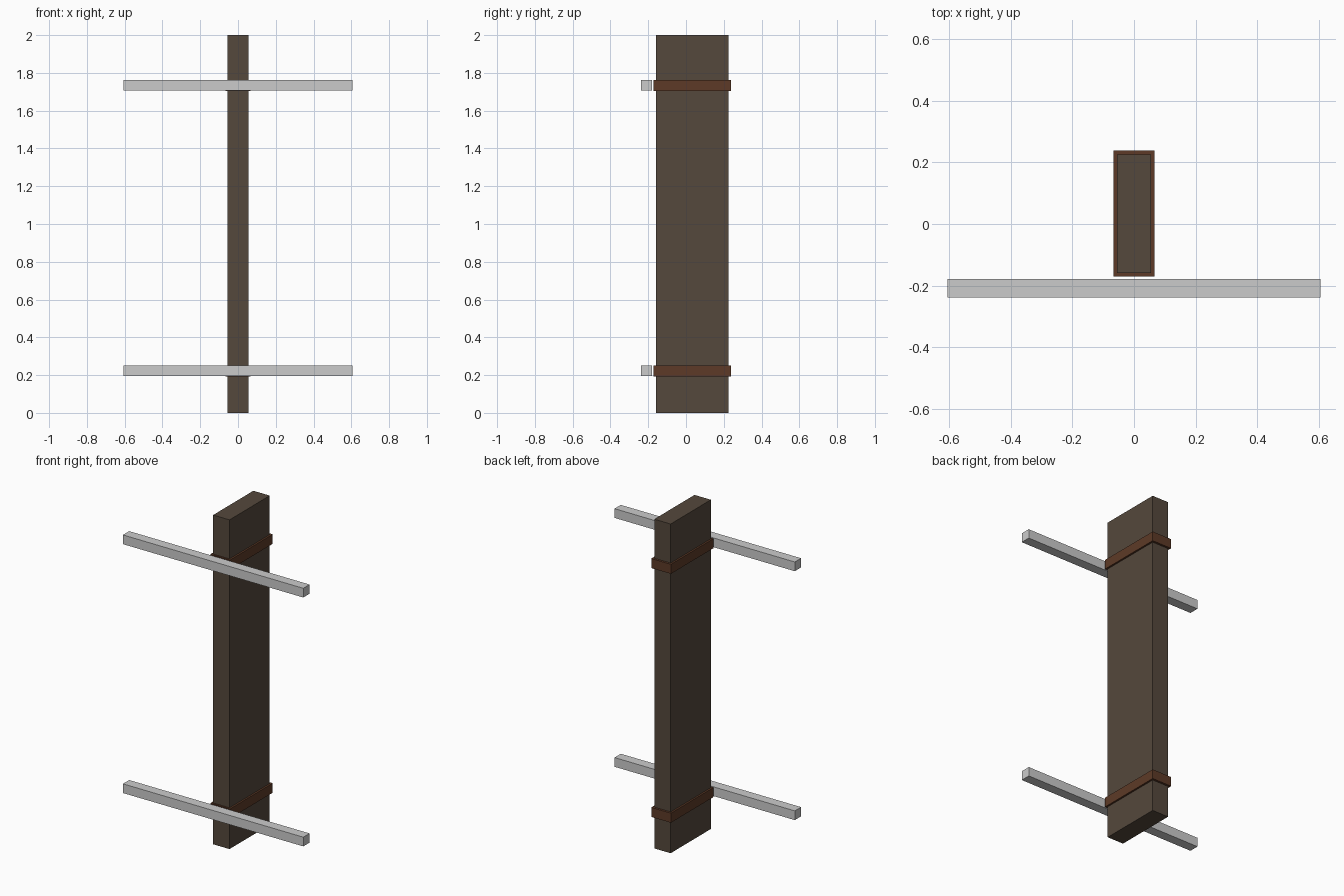
import bpy

if "Cube" in bpy.data.objects:
    bpy.data.objects.remove(bpy.data.objects["Cube"])


def material(name, color):
    m = bpy.data.materials.new(name)
    m.diffuse_color = (*color, 1.0)
    m.use_nodes = True
    m.node_tree.nodes["Principled BSDF"].inputs["Base Color"].default_value = m.diffuse_color
    return m


def box(name, x, y, z, mat=None):
    """Box from (min, max) ranges on each axis."""
    center = [(a + b) / 2 for a, b in (x, y, z)]
    size = [b - a for a, b in (x, y, z)]
    bpy.ops.mesh.primitive_cube_add(size=1, location=center)
    ob = bpy.context.object
    ob.name = name
    ob.scale = size
    bpy.ops.object.transform_apply(location=False, rotation=False, scale=True)
    if mat:
        ob.data.materials.append(mat)
    return ob


wood = material("dark_wood", (0.09, 0.065, 0.045))
rust = material("rusty_metal", (0.11, 0.042, 0.02))

# Upright plank
box("post", (-0.055, 0.055), (-0.16, 0.226), (0, 2), wood)

# Strap around the post and cross bar in front of it, at both heights
for label, z in (("lower", 0.222), ("upper", 1.734)):
    box(f"{label}_strap", (-0.066, 0.066), (-0.171, 0.239), (z - 0.029, z + 0.029), rust)
    box(f"{label}_cross_bar", (-0.606, 0.606), (-0.239, -0.179), (z - 0.028, z + 0.028))
